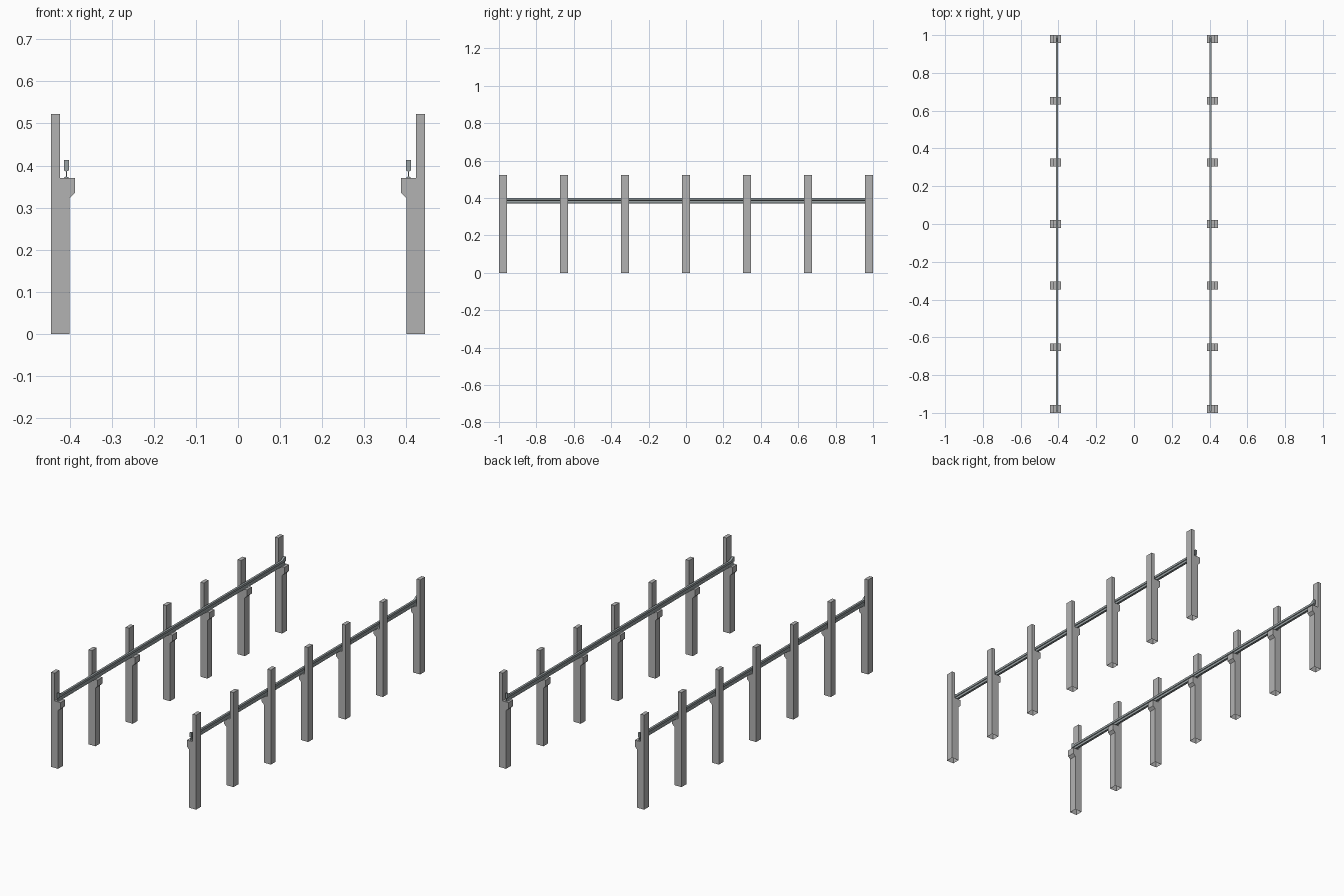
import bpy, bmesh

if "Cube" in bpy.data.objects:
    bpy.data.objects.remove(bpy.data.objects["Cube"])


def material(name, colour):
    mat = bpy.data.materials.new(name)
    mat.diffuse_color = (*colour, 1)
    mat.use_nodes = True
    mat.node_tree.nodes["Principled BSDF"].inputs["Base Color"].default_value = mat.diffuse_color
    return mat


def extrude_profile(name, points, axis, start, end, mat, open_base=False):
    """Extrude a closed 2D profile: axis 'y' takes (x, z), axis 'x' takes (y, z)."""
    def place(p, d):
        return (p[0], d, p[1]) if axis == 'y' else (d, p[0], p[1])
    bm = bmesh.new()
    a = [bm.verts.new(place(p, start)) for p in points]
    b = [bm.verts.new(place(p, end)) for p in points]
    n = len(points)
    bm.faces.new(a)
    bm.faces.new(b[::-1])
    for i in range(n):
        j = (i + 1) % n
        bm.faces.new((a[j], a[i], b[i], b[j]))
    bmesh.ops.recalc_face_normals(bm, faces=bm.faces)
    if open_base:
        base = [f for f in bm.faces if all(v.co.z < 1e-5 for v in f.verts)]
        bmesh.ops.delete(bm, geom=base, context='FACES_ONLY')
    mesh = bpy.data.meshes.new(name)
    bm.to_mesh(mesh)
    bm.free()
    mesh.materials.append(mat)
    obj = bpy.data.objects.new(name, mesh)
    bpy.context.collection.objects.link(obj)
    return obj


concrete = material("concrete", (0.45, 0.45, 0.45))
steel = material("steel", (0.32, 0.36, 0.37))

# stepped column with chamfered bracket, outer edge at the larger x
COLUMN = [(0.444, 0), (0.444, 0.523), (0.423, 0.523), (0.423, 0.370),
          (0.387, 0.370), (0.387, 0.335), (0.401, 0.322), (0.401, 0)]
# right half of the rail section: foot, thin web, head
HALF_RAIL = [(0.006, 0.370), (0.006, 0.3715), (0.0025, 0.3725), (0.0012, 0.3745),
             (0.0012, 0.385), (0.0025, 0.387), (0.006, 0.388), (0.006, 0.400)]
RAIL = HALF_RAIL + [(-x, z) for x, z in reversed(HALF_RAIL)]

for side, s, rail_x in (("left", -1, -0.408), ("right", 1, 0.405)):
    # row of seven columns, open underneath
    for i in range(7):
        y = -0.979 + i * 0.979 / 3
        extrude_profile(f"{side}_column_{i + 1}", [(s * x, z) for x, z in COLUMN],
                        'y', y - 0.021, y + 0.021, concrete, open_base=True)
    # crane rail resting on the brackets
    extrude_profile(f"{side}_rail", [(rail_x + x, z) for x, z in RAIL],
                    'y', -0.992, 0.992, steel)
    # wedge stops at both rail ends
    for end, e in (("front", -1), ("back", 1)):
        wedge = [(e * 0.964, 0.400), (e * 0.992, 0.400), (e * 0.992, 0.413), (e * 0.984, 0.413)]
        extrude_profile(f"{side}_{end}_stop", wedge, 'x',
                        rail_x - 0.006, rail_x + 0.006, steel)
